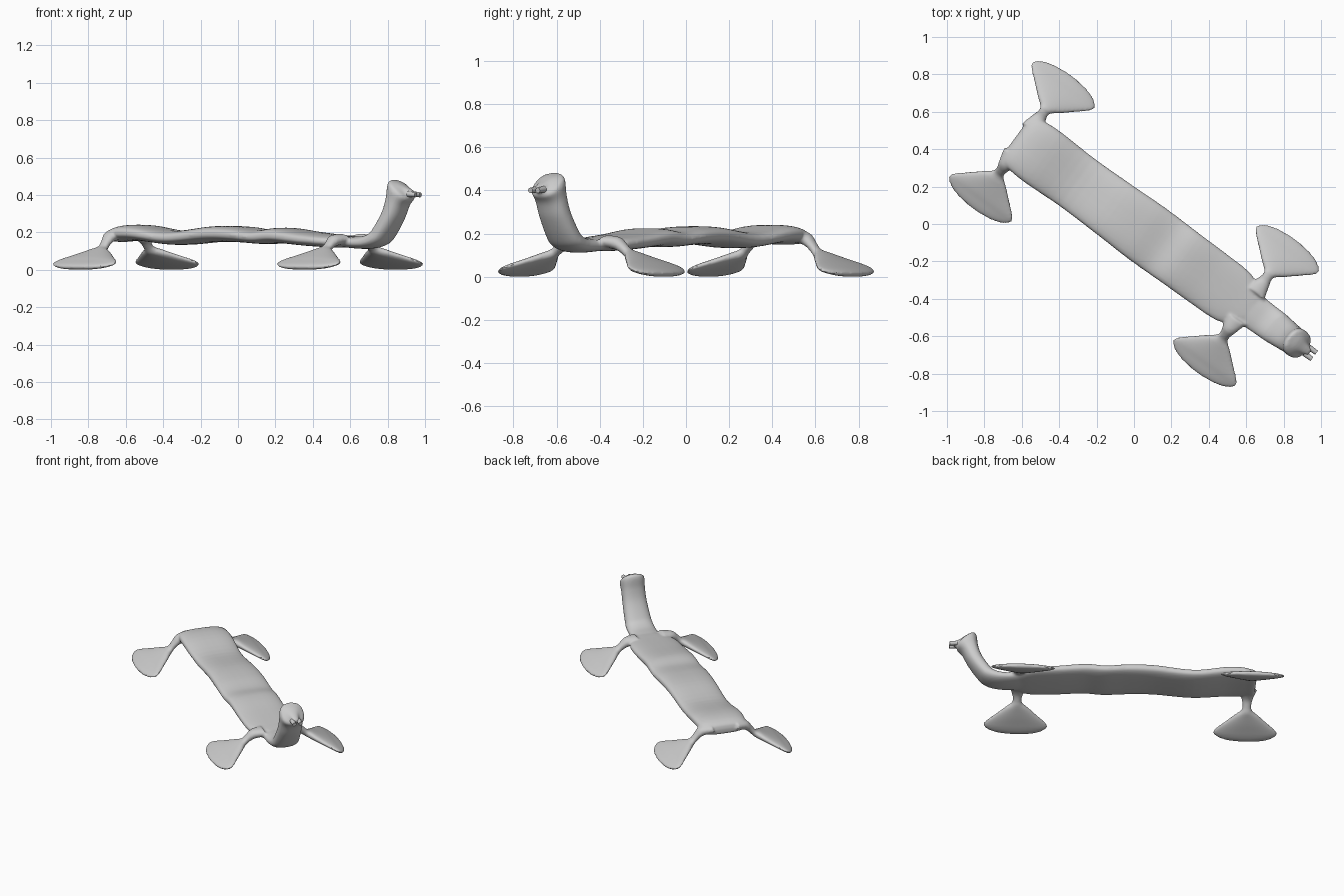
import bpy, bmesh, math
from mathutils import Vector, Matrix

if "Cube" in bpy.data.objects:
    bpy.data.objects.remove(bpy.data.objects["Cube"])

# The creature is laid out along +x, then turned to its diagonal pose
TURN = Matrix.Rotation(math.radians(-36.2), 4, 'Z')


def resample(rows, n=5):
    """Catmull-Rom interpolation of loft stations."""
    out = []
    for i in range(len(rows) - 1):
        p0, p1, p2, p3 = (rows[max(i - 1, 0)], rows[i], rows[i + 1],
                          rows[min(i + 2, len(rows) - 1)])
        for k in range(n):
            t = k / n
            out.append([0.5 * (2 * b + (c - a) * t + (2 * a - 5 * b + 4 * c - d) * t * t
                               + (3 * b - a - 3 * c + d) * t ** 3)
                        for a, b, c, d in zip(p0, p1, p2, p3)])
    return out + [list(rows[-1])]


def loft(bm, rows, place, power=1.0, sides=32):
    """Skin rounded sections; place(row) gives centre, width vector, thickness vector."""
    rings = []
    for row in resample(rows):
        c, w, t = place(row)
        ring = []
        for k in range(sides):
            a = 2 * math.pi * k / sides
            cs, sn = math.cos(a), math.sin(a)
            cs = math.copysign(abs(cs) ** power, cs)
            sn = math.copysign(abs(sn) ** power, sn)
            ring.append(bm.verts.new(c + w * cs + t * sn))
        rings.append(ring)
    for r0, r1 in zip(rings, rings[1:]):
        for k in range(sides):
            j = (k + 1) % sides
            bm.faces.new((r0[k], r0[j], r1[j], r1[k]))
    bm.faces.new(rings[0][::-1])
    bm.faces.new(rings[-1])


def along_spine(row):
    x, z, tilt, w, t = row
    a = math.radians(tilt)
    return (Vector((x, 0, z)), Vector((0, w, 0)),
            Vector((-math.sin(a), 0, math.cos(a))) * t)


def make_object(name, bm):
    bmesh.ops.recalc_face_normals(bm, faces=bm.faces)
    mesh = bpy.data.meshes.new(name)
    bm.to_mesh(mesh)
    bm.free()
    ob = bpy.data.objects.new(name, mesh)
    bpy.context.collection.objects.link(ob)
    return ob


skin = bmesh.new()

# Long flat wavy trunk: x, z, tilt, half width, half thickness
trunk = [(-.785, .18, 0, .13, .012), (-.77, .19, 0, .15, .034), (-.71, .203, 0, .16, .042),
         (-.6, .203, 0, .166, .042), (-.38, .178, 0, .158, .038), (-.13, .198, 0, .162, .042),
         (.04, .196, 0, .168, .042), (.19, .183, 0, .168, .038), (.32, .19, 0, .165, .042),
         (.5, .172, 0, .163, .038), (.66, .16, 0, .155, .034), (.75, .157, 0, .11, .03),
         (.79, .157, 0, .08, .025)]
loft(skin, trunk, along_spine, 0.75)

# Upright neck ending in a slanted face that tapers into the snout
neck = [(.70, .157, 0, .11, .028), (.79, .153, 0, .096, .032), (.87, .155, 15, .092, .036),
        (.935, .175, 42, .09, .044), (.975, .215, 60, .086, .048), (1.03, .30, 64, .08, .051),
        (1.06, .375, 62, .078, .058), (1.083, .432, 50, .079, .08), (1.10, .442, 46, .055, .056),
        (1.13, .425, 25, .031, .03), (1.165, .41, -5, .022, .014)]
loft(skin, neck, along_spine, 0.85)

# Four legs spreading into fan flippers: y, z, half width, half thickness, rear lift
flipper = [(.08, .172, .06, .03, .025), (.15, .162, .04, .03, .02), (.19, .136, .029, .025, .008),
           (.215, .115, .036, .023, 0), (.25, .098, .08, .025, 0), (.30, .075, .138, .026, 0),
           (.35, .053, .195, .025, 0), (.38, .039, .207, .023, 0), (.41, .027, .175, .02, 0),
           (.43, .021, .12, .014, 0), (.44, .018, .05, .007, 0)]
for end in (-1, 1):
    for side in (-1, 1):
        def along_leg(row):
            y, z, w, t, lift = row
            return (Vector((end * .742, side * y, z + (lift if end < 0 else 0))),
                    Vector((w, 0, 0)), Vector((0, side * .3, 1)).normalized() * t)
        loft(skin, flipper, along_leg)

# Fuse everything into one soft skin
body = make_object("body_neck_and_flippers", skin)
remesh = body.modifiers.new("fuse", 'REMESH')
remesh.mode = 'VOXEL'
remesh.voxel_size = 0.008
soften = body.modifiers.new("soften", 'SMOOTH')
soften.factor = 0.5
soften.iterations = 4
deps = bpy.context.evaluated_depsgraph_get()
fused = bpy.data.meshes.new_from_object(body.evaluated_get(deps))
body.modifiers.clear()
body.data = fused

# Two small prongs at the tip of the snout
prongs = bmesh.new()
for side in (-1, 1):
    place = Matrix.Translation((1.168, side * .021, .41)) @ Matrix.Rotation(math.radians(96), 4, 'Y')
    bmesh.ops.create_cone(prongs, cap_ends=True, segments=12, radius1=.015, radius2=.013,
                          depth=.05, matrix=place)
snout = make_object("snout_prongs", prongs)

# Turn to the diagonal, rest on the ground, shade smooth
fused.transform(TURN)
snout.data.transform(TURN)
drop = Matrix.Translation((0, 0, -min(v.co.z for v in fused.vertices)))
for ob in (body, snout):
    ob.data.transform(drop)
    bpy.ops.object.select_all(action='DESELECT')
    ob.select_set(True)
    bpy.context.view_layer.objects.active = ob
    bpy.ops.object.shade_smooth_by_angle(angle=math.radians(40))
